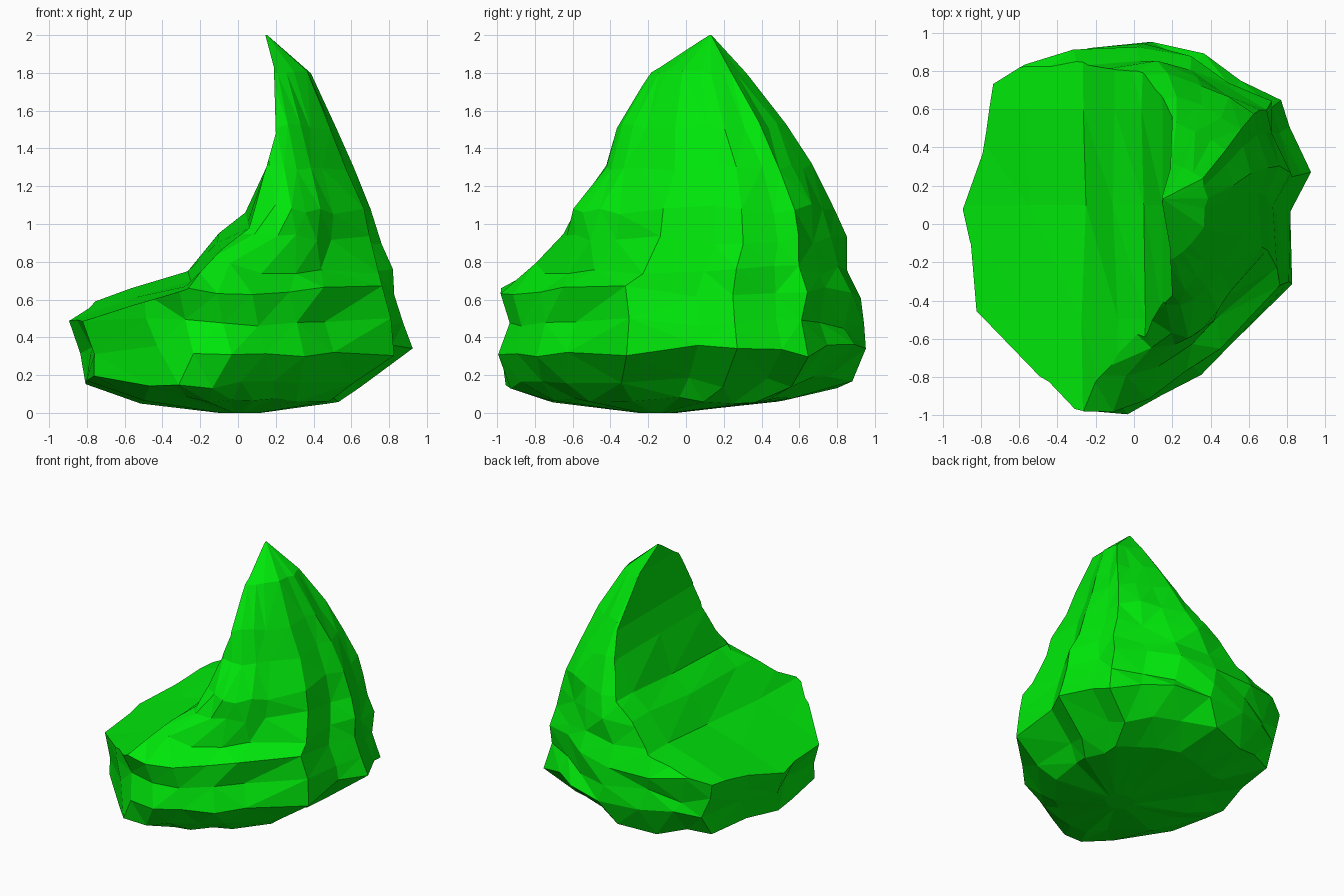
import bpy, bmesh, random

if "Cube" in bpy.data.objects:
    bpy.data.objects.remove(bpy.data.objects["Cube"])

random.seed(11)

# Plan outline of the rock, seen from above
OUTLINE = [(-.90, .07), (-.86, -.12), (-.85, -.50), (-.48, -.83), (-.28, -.98), (-.07, -.98),
           (.12, -.93), (.33, -.80), (.50, -.65), (.82, -.32), (.82, .06), (.90, .26), (.80, .50),
           (.78, .66), (.56, .77), (.34, .88), (.06, .98), (-.28, .92), (-.54, .85), (-.74, .77), (-.81, .39)]

# Levels: z, x min, x max, y min, y max, roughness, sideways lean of the front wall
LEVELS = [(.00, -.10, .12, -.25, -.05, 0, 0), (.07, -.52, .54, -.72, .57, .02, 0),
          (.16, -.82, .66, -.94, .86, .03, 0), (.33, -.83, .90, -.97, .98, .03, 0),
          (.47, -.88, .86, -.91, .93, .035, 0), (.64, -.91, .83, -.96, .95, .03, 0),
          (.76, -.87, .81, -.78, .87, .03, .10), (.92, -.60, .75, -.63, .84, .025, .35),
          (1.08, -.42, .70, -.58, .80, .025, .35), (1.30, -.22, .61, -.43, .67, .02, .15),
          (1.52, -.12, .52, -.36, .53, .015, .05), (1.80, -.02, .385, -.19, .32, .01, 0),
          (2.00, .145, .155, .125, .135, 0, 0)]

# Hollow seat profile (x, z), rising from the left lip to the peak
SEAT = [(-.92, .53), (-.55, .66), (-.27, .75), (-.10, .95), (.05, 1.06), (.15, 1.30),
        (.20, 1.48), (.19, 1.83), (.145, 2.0), (.10, 2.2)]


def loft(name, rings):
    """Skin a stack of equal rings and close both ends."""
    bm = bmesh.new()
    rows = [[bm.verts.new(p) for p in ring] for ring in rings]
    n = len(rows[0])
    for a, b in zip(rows, rows[1:]):
        for i in range(n):
            j = (i + 1) % n
            bm.faces.new((a[i], a[j], b[j], b[i]))
    bm.faces.new(rows[0][::-1])
    bm.faces.new(rows[-1])
    bmesh.ops.triangulate(bm, faces=bm.faces[:])
    bmesh.ops.recalc_face_normals(bm, faces=bm.faces[:])
    mesh = bpy.data.meshes.new(name)
    bm.to_mesh(mesh)
    bm.free()
    obj = bpy.data.objects.new(name, mesh)
    bpy.context.collection.objects.link(obj)
    return obj


# Rough faceted rock body
rings = []
for z, x0, x1, y0, y1, rough, lean in LEVELS:
    ring = []
    cx, cy = (x0 + x1) / 2, (y0 + y1) / 2
    for x, y in OUTLINE:
        u, v = (x + .9) / 1.8, (y + .98) / 1.96
        s = 1 + random.uniform(-1, 1) * rough
        front = max(0, 1 - 2 * v)
        ring.append((cx + (x0 + u * (x1 - x0) - cx) * s + lean * front * (1 - u),
                     cy + (y0 + v * (y1 - y0) - cy) * s,
                     z + random.uniform(-1.2, 1.2) * rough))
    rings.append(ring)
rock = loft("rock", rings)

# Hollow seat cutter, dropping towards the front
rows = []
for y, sag in ((-1.2, .10), (-.5, .08), (.1, .05), (.6, 0), (1.2, 0)):
    rows.append([(x + random.uniform(-.02, .02) * (-.9 < x and z < 1.2), y,
                  z - (sag if z < 1.2 else 0)) for x, z in SEAT]
                + [(-1.3, y, 2.2), (-1.3, y, .40)])
cutter = loft("seat_cutter", rows)
cutter.hide_render = True

# Carve the seat and drop the cutter
cut = rock.modifiers.new("seat", 'BOOLEAN')
cut.operation = 'DIFFERENCE'
cut.solver = 'EXACT'
cut.object = cutter
bpy.context.view_layer.objects.active = rock
rock.select_set(True)
bpy.ops.object.modifier_apply(modifier=cut.name)
bpy.data.objects.remove(cutter)

# Green stone
green = bpy.data.materials.new("green_stone")
green.diffuse_color = (0, .8, .003, 1)
green.use_nodes = True
green.node_tree.nodes["Principled BSDF"].inputs["Base Color"].default_value = green.diffuse_color
rock.data.materials.clear()
rock.data.materials.append(green)
